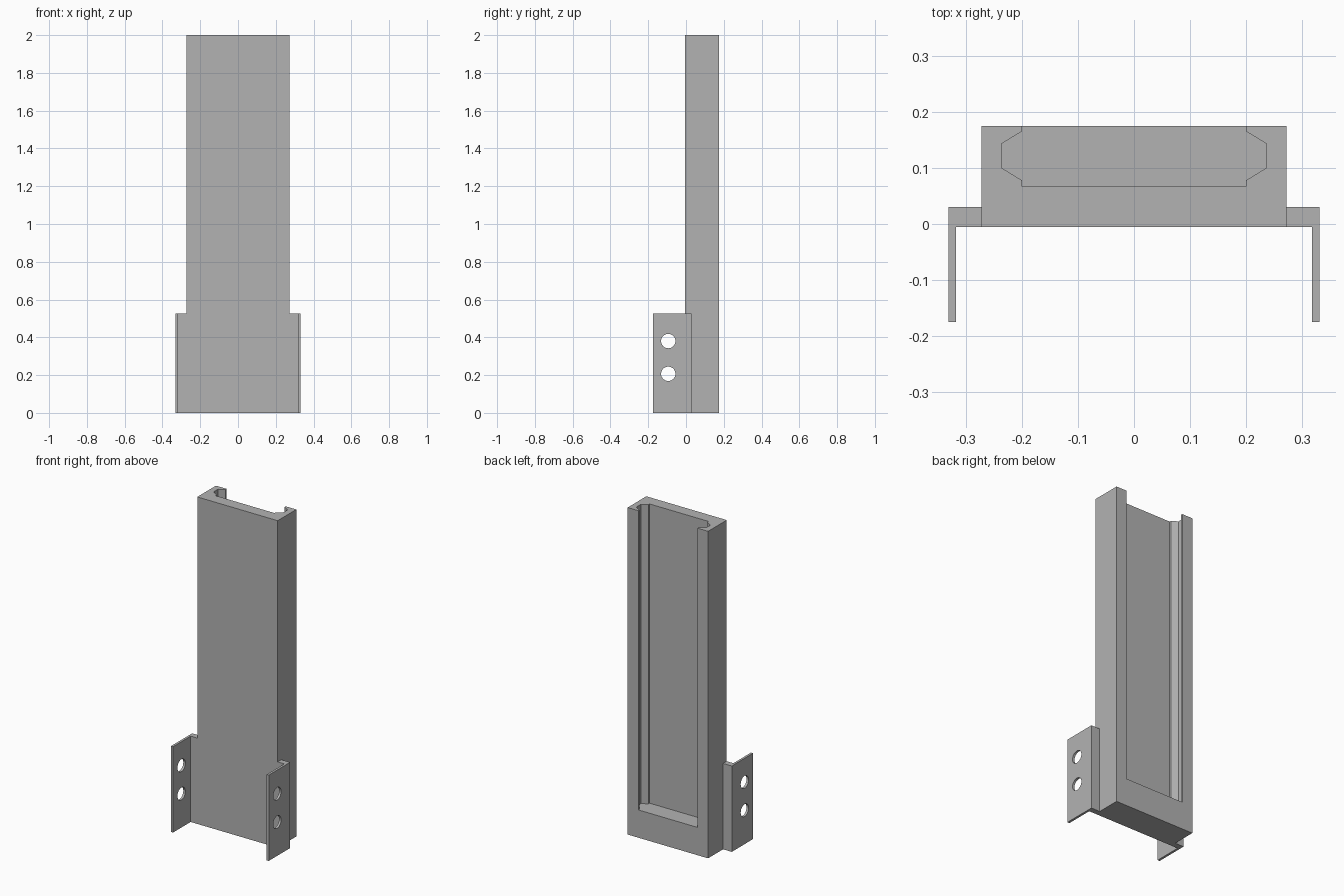
import bpy, bmesh, math
from mathutils import Matrix

if "Cube" in bpy.data.objects:
    bpy.data.objects.remove(bpy.data.objects["Cube"], do_unlink=True)

grey = bpy.data.materials.new("plain_grey")
grey.use_nodes = True
COLOUR = (0.45, 0.45, 0.45, 1)
grey.diffuse_color = COLOUR
grey.node_tree.nodes["Principled BSDF"].inputs["Base Color"].default_value = COLOUR


def finish(name, bm):
    bmesh.ops.recalc_face_normals(bm, faces=bm.faces)
    mesh = bpy.data.meshes.new(name)
    bm.to_mesh(mesh)
    bm.free()
    mesh.materials.append(grey)
    obj = bpy.data.objects.new(name, mesh)
    bpy.context.collection.objects.link(obj)
    return obj


def prism(name, outline, z0, z1):
    """Extrude an xy outline from z0 up to z1."""
    bm = bmesh.new()
    face = bm.faces.new([bm.verts.new((x, y, z0)) for x, y in outline])
    top = bmesh.ops.extrude_face_region(bm, geom=[face])["geom"]
    bmesh.ops.translate(bm, vec=(0, 0, z1 - z0),
                        verts=[v for v in top if isinstance(v, bmesh.types.BMVert)])
    return finish(name, bm)


def cut(obj, cutter):
    """Subtract the cutter, then remove it."""
    cutter.hide_render = True
    mod = obj.modifiers.new("cut", "BOOLEAN")
    mod.operation = "DIFFERENCE"
    mod.solver = "EXACT"
    mod.object = cutter
    bpy.context.view_layer.objects.active = obj
    bpy.ops.object.modifier_apply(modifier=mod.name)
    bpy.data.objects.remove(cutter, do_unlink=True)


# Upright body with a grooved slot, open at the back and top
W, FRONT, BACK = 0.272, -0.005, 0.175
body = prism("channel_body", [(-W, FRONT), (W, FRONT), (W, BACK), (-W, BACK)], 0, 2)
half = [(0.2, 0.067), (0.2, 0.078), (0.236, 0.1), (0.236, 0.143), (0.2, 0.165), (0.2, 0.3)]
slot = half + [(-x, y) for x, y in reversed(half)]
cut(body, prism("slot_cutter", slot, 0.17, 2.2))

# Angle brackets with two bolt holes each
for side, label in ((1, "left"), (-1, "right")):
    angle = [(W, FRONT), (0.317, FRONT), (0.317, -0.175), (0.331, -0.175), (0.331, 0.03), (W, 0.03)]
    bracket = prism(label + "_bracket", [(side * x, y) for x, y in angle], 0, 0.525)
    for z in (0.207, 0.38):
        bm = bmesh.new()
        bmesh.ops.create_cone(bm, cap_ends=True, segments=40, radius1=0.038, radius2=0.038, depth=0.08,
                              matrix=Matrix.Translation((side * 0.324, -0.094, z))
                              @ Matrix.Rotation(math.pi / 2, 4, "Y"))
        cut(bracket, finish("hole_cutter", bm))
    # Smooth the hole walls, keep the corners sharp
    bpy.ops.object.select_all(action="DESELECT")
    bracket.select_set(True)
    bpy.context.view_layer.objects.active = bracket
    bpy.ops.object.shade_smooth_by_angle(angle=math.radians(30))
